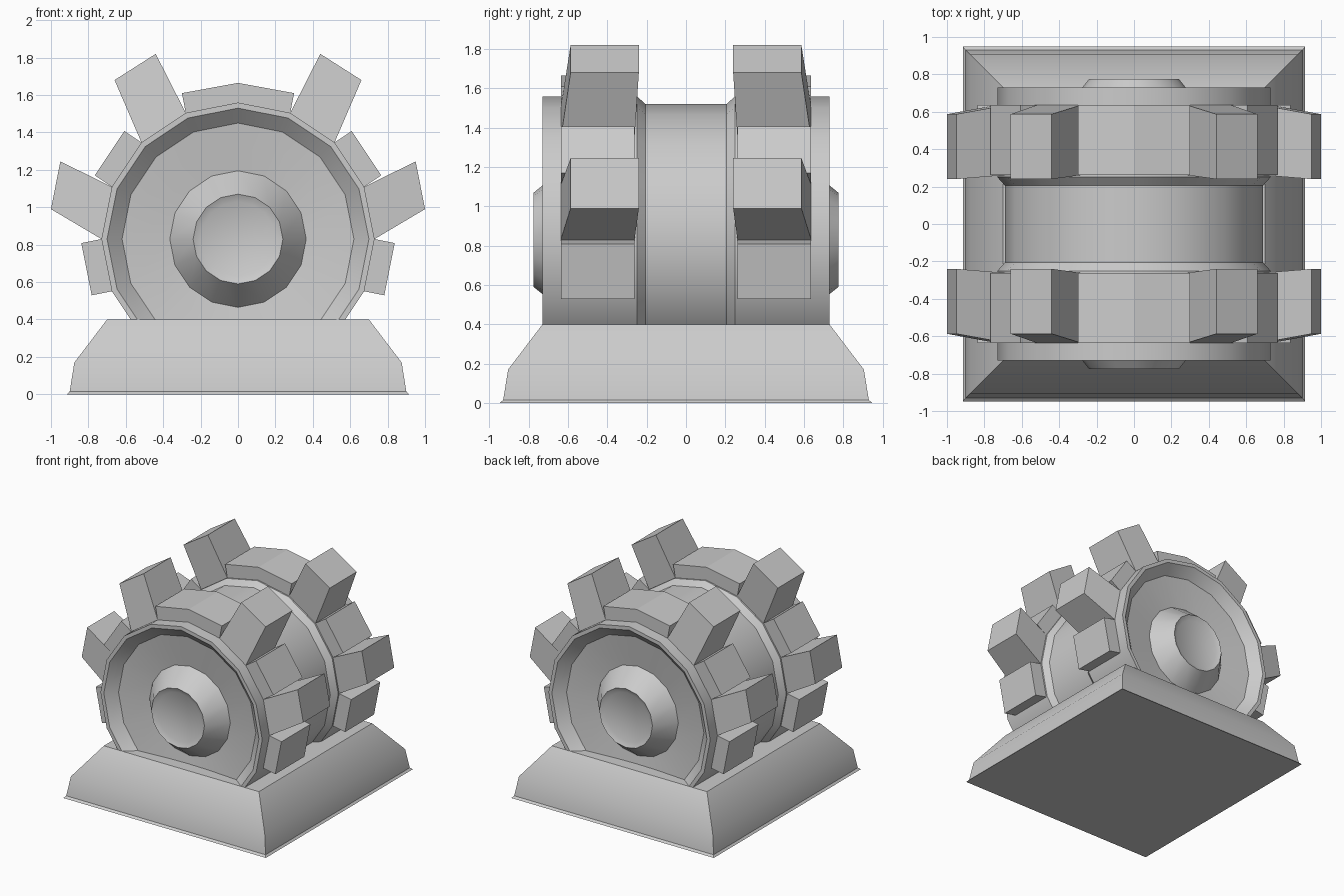
import bpy, bmesh
from math import sin, cos, pi, radians

if "Cube" in bpy.data.objects:
    bpy.data.objects.remove(bpy.data.objects["Cube"])

CZ, SIDES, R = 0.83, 16, 0.73   # drum axis height, side count, radius


def make_object(name, bm, smooth=True):
    bmesh.ops.recalc_face_normals(bm, faces=bm.faces)
    mesh = bpy.data.meshes.new(name)
    bm.to_mesh(mesh)
    bm.free()
    obj = bpy.data.objects.new(name, mesh)
    bpy.context.collection.objects.link(obj)
    if smooth:
        bpy.ops.object.select_all(action='DESELECT')
        obj.select_set(True)
        bpy.context.view_layer.objects.active = obj
        bpy.ops.object.shade_smooth_by_angle(angle=radians(30))
    return obj


def loft(bm, loops):
    """Skin closed loops of points and cap both ends."""
    rings = [[bm.verts.new(p) for p in loop] for loop in loops]
    for a, b in zip(rings, rings[1:]):
        n = len(a)
        for i in range(n):
            bm.faces.new((a[i], a[(i + 1) % n], b[(i + 1) % n], b[i]))
    bm.faces.new(rings[0])
    bm.faces.new(rings[-1])


def rim_point(step, r=R):
    """Point on the drum outline, counted in side steps from the top."""
    a = 2 * pi * step / SIDES
    return (r * sin(a), CZ + r * cos(a))


# Base plinth with sloped shoulders
bm = bmesh.new()
loft(bm, [[(-x, -y, z), (x, -y, z), (x, y, z), (-x, y, z)] for x, y, z in
          [(0.915, 0.948, 0), (0.90, 0.93, 0.015), (0.875, 0.905, 0.17), (0.70, 0.73, 0.40)]])
make_object("base_plinth", bm)

# Drum with waisted middle, dished ends and protruding hubs (radius, y)
half = [(0.20, 0.755), (0.24, 0.775), (0.365, 0.62), (0.62, 0.655), (0.70, 0.73),
        (R, 0.73), (R, 0.25), (0.69, 0.205)]
profile = half + [(r, -y) for r, y in reversed(half)]
bm = bmesh.new()
loops = []
for r, y in profile:
    pts = [rim_point(k, r) for k in range(SIDES)]
    loops.append([(x, y, z) for x, z in pts])
loft(bm, loops)
make_object("drum", bm)


def add_tooth(bm, inner, outer, y_in, y_out, sx, sy):
    """Tooth with a base edge and top edge in xz; y_in/y_out are y ranges."""
    def loop(i):
        near = [(p, y_in) for p in inner] + [(p, y_out) for p in reversed(outer)]
        return [(sx * x, sy * yy[i], z) for (x, z), yy in near]
    loft(bm, [loop(0), loop(1)])


# Low and tall teeth on the right side as (start step, top edge); low ones extrude straight out
LOW, TALL = (0.262, 0.637), (0.24, 0.587)
tall_tops = {1: [(0.44, 1.82), (0.66, 1.68)], 3: [(0.95, 1.245), (1.0, 0.99)]}
for row, sy in (("front", -1), ("back", 1)):
    bm = bmesh.new()
    for step in range(1, 5):
        base = [rim_point(step), rim_point(step + 1)]
        if step in tall_tops:
            top, y_top = tall_tops[step], TALL
        else:
            a = 2 * pi * (step + 0.5) / SIDES
            top, y_top = [(x + 0.11 * sin(a), z + 0.11 * cos(a)) for x, z in base], LOW
        for sx in (-1, 1):
            add_tooth(bm, base, top, LOW, y_top, sx, sy)
    # Wide crown tooth spanning the two top sides
    add_tooth(bm, [rim_point(k) for k in (-1, 0, 1)],
              [(-0.30, 1.61), (0, 1.665), (0.30, 1.61)], LOW, LOW, 1, sy)
    make_object(row + "_teeth", bm, smooth=False)
